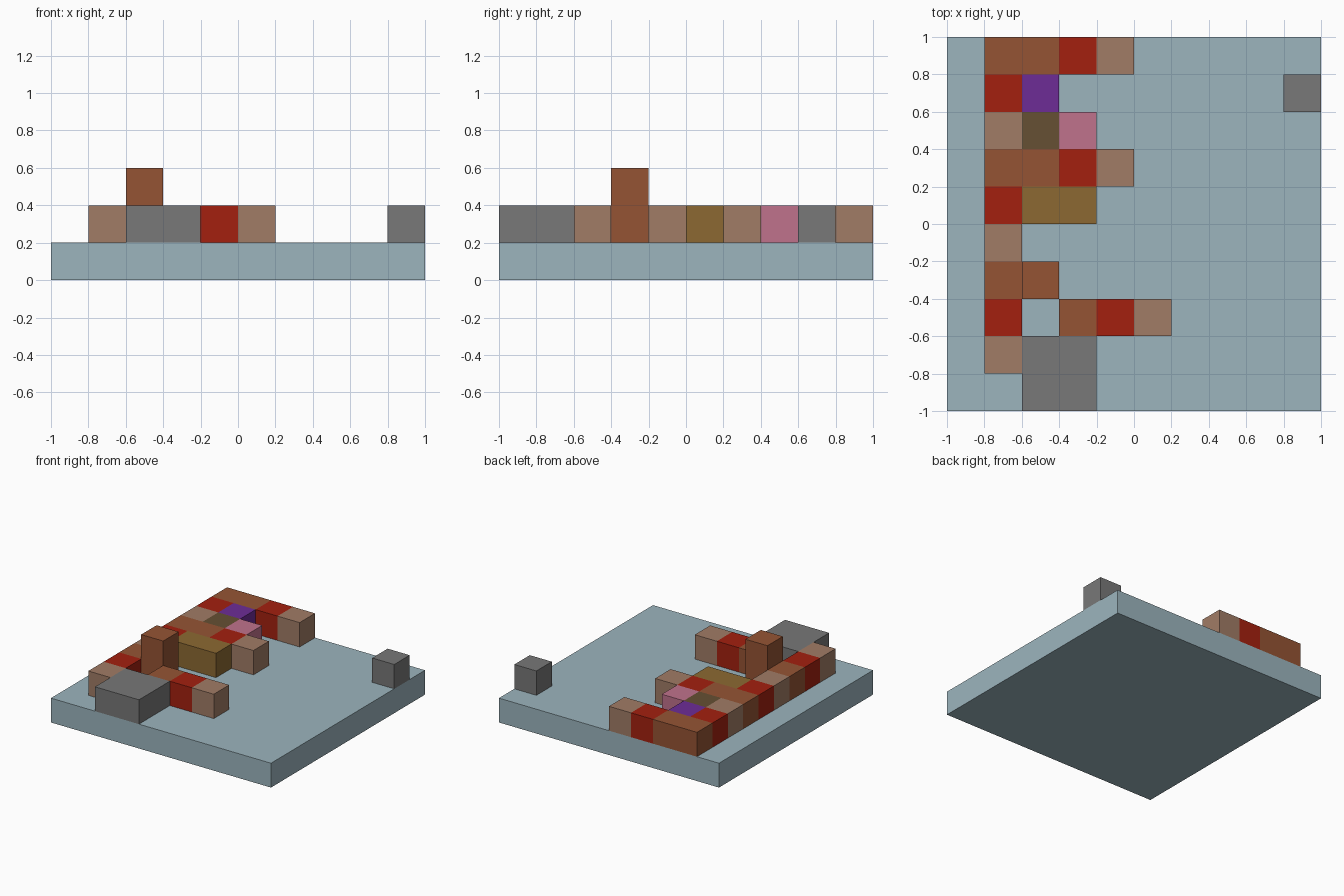
import bpy
import bmesh

if "Cube" in bpy.data.objects:
    bpy.data.objects.remove(bpy.data.objects["Cube"])

CELL = 0.2  # block size; the board is 10 x 10 cells


def linear(c):
    c /= 255
    return c / 12.92 if c <= 0.04045 else ((c + 0.055) / 1.055) ** 2.4


def material(name, r, g, b):
    m = bpy.data.materials.new(name)
    m.diffuse_color = (linear(r), linear(g), linear(b), 1)
    m.use_nodes = True
    m.node_tree.nodes["Principled BSDF"].inputs["Base Color"].default_value = m.diffuse_color
    return m


MATS = {
    "pale_blue": material("pale_blue", 156, 181, 190),
    "brown": material("brown", 149, 84, 52),
    "red": material("red", 164, 32, 15),
    "tan": material("tan", 161, 124, 102),
    "grey": material("grey", 120, 120, 120),
    "gold": material("gold", 140, 105, 50),
    "olive": material("olive", 102, 80, 51),
    "purple": material("purple", 109, 44, 150),
    "pink": material("pink", 192, 114, 140),
}


def block(name, colour, col, row, w=1, d=1, h=1, level=1):
    """Box covering w x d x h cells, counted from the front left corner."""
    bm = bmesh.new()
    bmesh.ops.create_cube(bm, size=1)
    for v in bm.verts:
        v.co.x = (col + (v.co.x + 0.5) * w) * CELL - 1
        v.co.y = (row + (v.co.y + 0.5) * d) * CELL - 1
        v.co.z = (level + (v.co.z + 0.5) * h) * CELL
    mesh = bpy.data.meshes.new(name)
    bm.to_mesh(mesh)
    bm.free()
    mesh.materials.append(MATS[colour])
    ob = bpy.data.objects.new(name, mesh)
    bpy.context.collection.objects.link(ob)
    return ob


# Base board
block("base_board", "pale_blue", 0, 0, 10, 10, 1, 0)

# Long left wall: tan, red, brown repeating from front to back
for i in range(9):
    colour = ("tan", "red", "brown")[i % 3]
    block(f"left_wall_{colour}_{i}", colour, 1, 1 + i)

# Three side arms, each brown, red, tan from left to right
for arm, col, row in (("front", 3, 2), ("middle", 2, 6), ("back", 2, 9)):
    for i, colour in enumerate(("brown", "red", "tan")):
        block(f"{arm}_arm_{colour}", colour, col + i, row)

# Raised pillar, two blocks tall
block("pillar", "brown", 2, 3, h=2)

# Grey slab at the front and a lone stone on the right
block("front_slab", "grey", 2, 0, 2, 2)
block("lone_stone", "grey", 9, 8)

# Coloured blocks between the arms
block("gold_bench", "gold", 2, 5, w=2)
block("olive_block", "olive", 2, 7)
block("pink_block", "pink", 3, 7)
block("purple_block", "purple", 2, 8)
